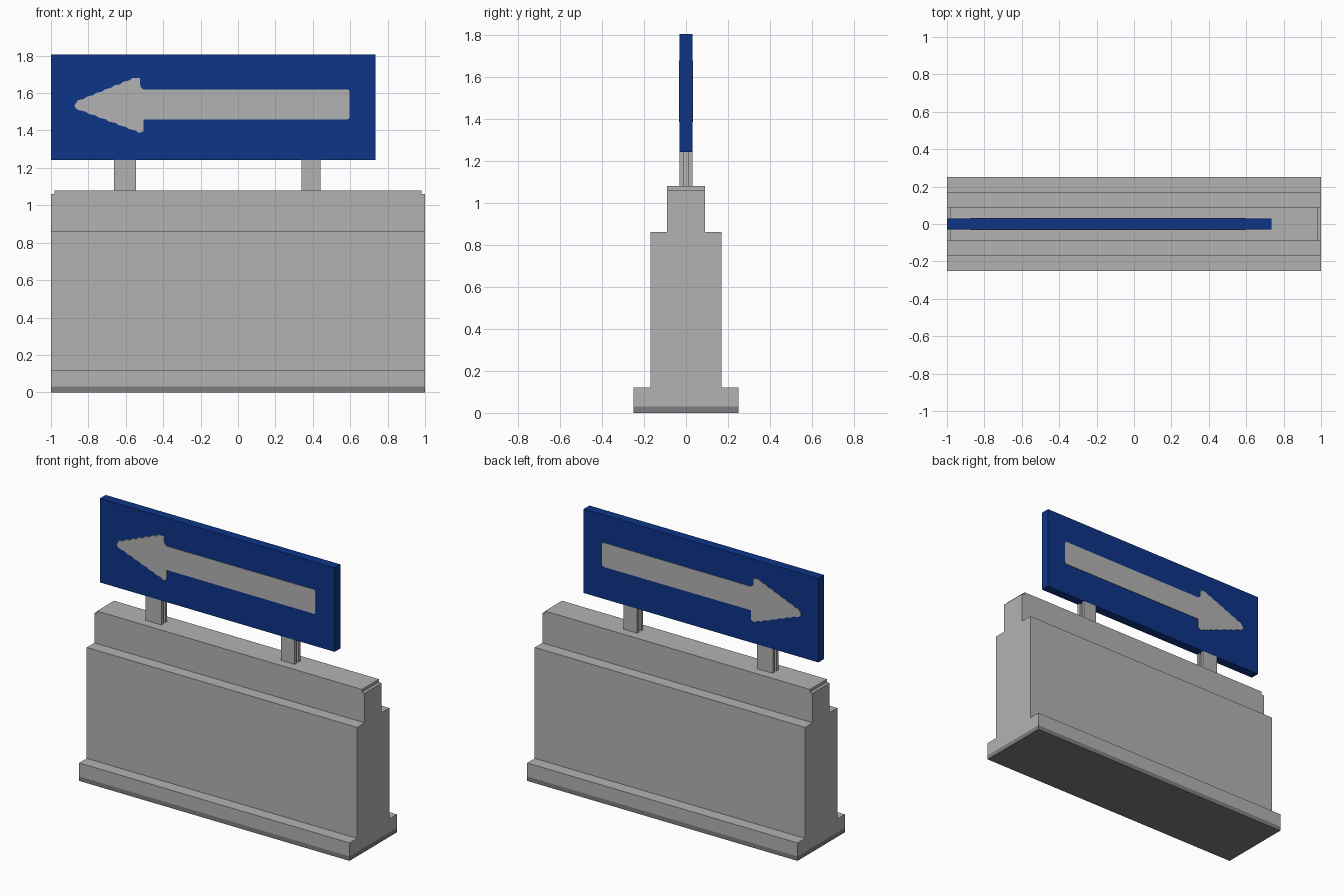
import bpy, bmesh
from mathutils import Vector

cube = bpy.data.objects.get("Cube")
if cube:
    bpy.data.objects.remove(cube, do_unlink=True)


def material(name, rgb):
    m = bpy.data.materials.new(name)
    m.use_nodes = True
    m.diffuse_color = (*rgb, 1)
    bsdf = next(n for n in m.node_tree.nodes if n.type == 'BSDF_PRINCIPLED')
    bsdf.inputs["Base Color"].default_value = (*rgb, 1)
    bsdf.inputs["Roughness"].default_value = 0.8
    return m


CONCRETE = material("light grey", (0.45, 0.45, 0.45))
DARK = material("dark grey", (0.21, 0.21, 0.21))
BLUE = material("sign blue", (0.004, 0.036, 0.25))


def prism(name, points, axis, start, end, mat):
    """Extrude a 2D outline along axis; the outline uses the other two axes."""
    def place(p, d):
        return {'X': (d, p[0], p[1]), 'Y': (p[0], d, p[1]), 'Z': (p[0], p[1], d)}[axis]
    bm = bmesh.new()
    face = bm.faces.new([bm.verts.new(place(p, start)) for p in points])
    ext = bmesh.ops.extrude_face_region(bm, geom=[face], use_keep_orig=True)
    verts = [g for g in ext["geom"] if isinstance(g, bmesh.types.BMVert)]
    shift = Vector(place((0, 0), end - start))
    bmesh.ops.translate(bm, verts=verts, vec=shift)
    bmesh.ops.recalc_face_normals(bm, faces=bm.faces[:])
    mesh = bpy.data.meshes.new(name)
    bm.to_mesh(mesh)
    bm.free()
    mesh.materials.append(mat)
    ob = bpy.data.objects.new(name, mesh)
    bpy.context.collection.objects.link(ob)
    return ob


def rect(a0, a1, b0, b1):
    return [(a0, b0), (a1, b0), (a1, b1), (a0, b1)]


# Stepped barrier wall on a dark bottom course
prism("bottom_course", rect(-0.25, 0.25, 0, 0.03), 'X', -1, 1, DARK)
half = [(0.25, 0.03), (0.25, 0.12), (0.17, 0.12), (0.17, 0.862), (0.09, 0.862), (0.09, 1.06)]
prism("stepped_wall", half + [(-y, z) for y, z in reversed(half)], 'X', -1, 1, CONCRETE)
prism("wall_cap", rect(-0.09, 0.09, 1.06, 1.08), 'X', -0.98, 0.98, CONCRETE)

# Two I-section posts, slotted on their end faces
for name, x0, x1 in (("right_post", -0.663, -0.545), ("left_post", 0.34, 0.44)):
    s = 0.025
    outline = [(x0, -0.03), (x1, -0.03), (x1, -0.01), (x1 - s, -0.01), (x1 - s, 0.01), (x1, 0.01),
               (x1, 0.03), (x0, 0.03), (x0, 0.01), (x0 + s, 0.01), (x0 + s, -0.01), (x0, -0.01)]
    prism(name, outline, 'Z', 1.08, 1.243, CONCRETE)

# Sign board
prism("sign_board", rect(-1, 0.736, 1.243, 1.805), 'Y', -0.03, 0.03, BLUE)


# Arrow with a worn, toothed head, on both sides of the board
def toothed(a, b, teeth):
    """Stepped edge from a to b."""
    pts = [a]
    dx, dz = (b[0] - a[0]) / teeth, (b[1] - a[1]) / teeth
    for i in range(teeth):
        x, z = a[0] + dx * i, a[1] + dz * i
        pts += [(x + dx * 0.65, z + dz * 0.35), (x + dx, z + dz)]
    return pts


arrow = toothed((-0.855, 1.562), (-0.565, 1.68), 6)
arrow += [(-0.525, 1.68), (-0.522, 1.635), (-0.505, 1.618), (0.59, 1.62), (0.597, 1.612),
          (0.597, 1.468), (0.587, 1.458), (-0.505, 1.46), (-0.505, 1.395)]
arrow += list(reversed(toothed((-0.85, 1.508), (-0.53, 1.387), 6)))
arrow += [(-0.868, 1.518), (-0.874, 1.535)]
prism("front_arrow", arrow, 'Y', -0.033, -0.029, CONCRETE)
prism("back_arrow", arrow, 'Y', 0.029, 0.033, CONCRETE)
